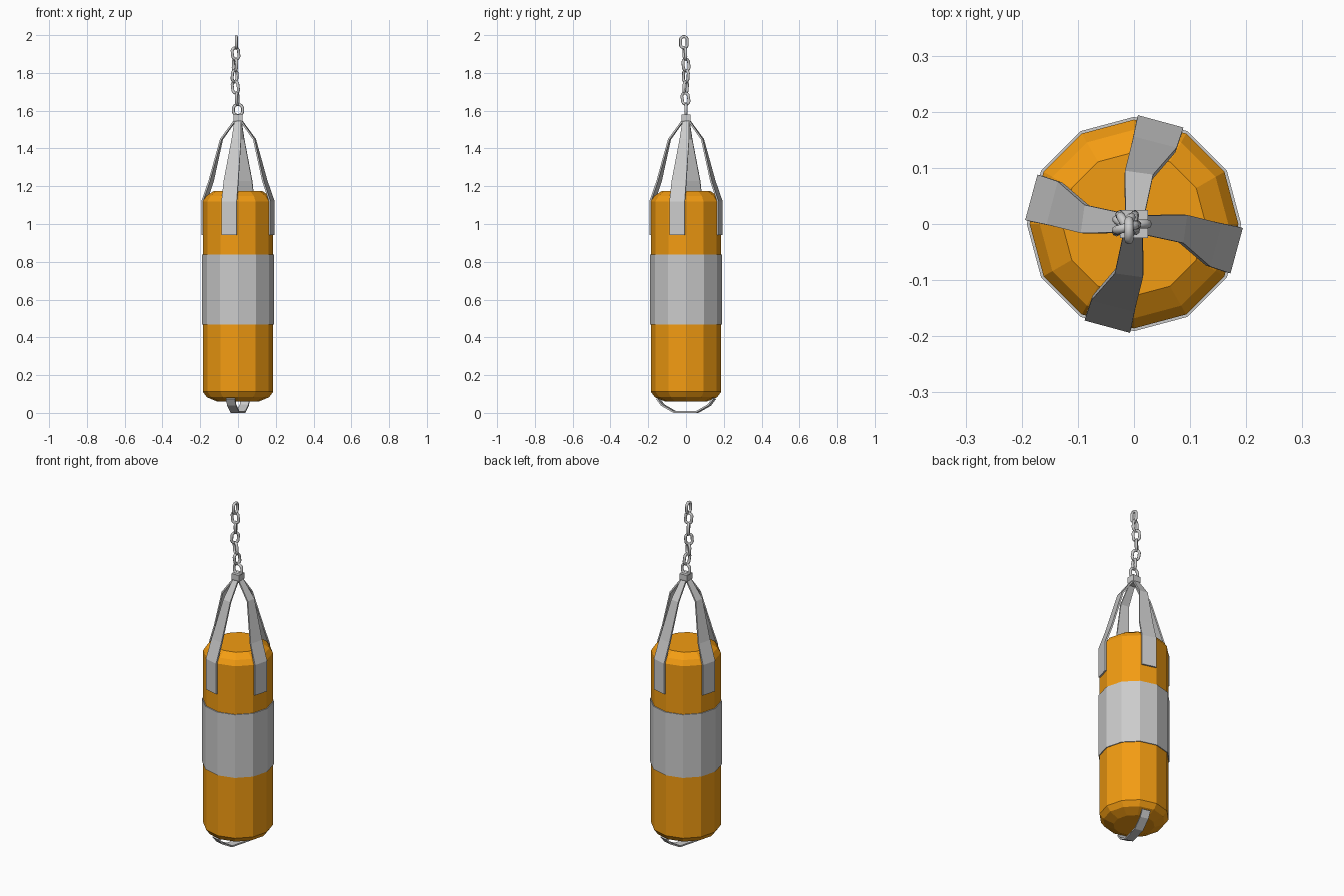
import bpy, bmesh
from math import sin, cos, pi, radians, copysign
from mathutils import Vector, Matrix

if "Cube" in bpy.data.objects:
    bpy.data.objects.remove(bpy.data.objects["Cube"])

orange = bpy.data.materials.new("orange_vinyl")
orange.diffuse_color = (0.896, 0.333, 0.006, 1)
orange.use_nodes = True
orange.node_tree.nodes["Principled BSDF"].inputs["Base Color"].default_value = orange.diffuse_color


def loft(name, rings, wrap=False, mat=None):
    """Skin a list of equal closed rings; cap the ends unless wrapped."""
    bm = bmesh.new()
    vs = [[bm.verts.new(p) for p in r] for r in rings]
    n = len(rings[0])
    for i in range(len(vs) if wrap else len(vs) - 1):
        a, b = vs[i], vs[(i + 1) % len(vs)]
        for j in range(n):
            k = (j + 1) % n
            bm.faces.new((a[j], a[k], b[k], b[j]))
    if not wrap:
        bm.faces.new(vs[0])
        bm.faces.new(vs[-1])
    bmesh.ops.recalc_face_normals(bm, faces=bm.faces)
    me = bpy.data.meshes.new(name)
    bm.to_mesh(me)
    bm.free()
    ob = bpy.data.objects.new(name, me)
    bpy.context.collection.objects.link(ob)
    if mat:
        me.materials.append(mat)
    return ob


def lathe(profile, sides=12, start=0.0):
    return [[(r * cos(start + 2 * pi * k / sides), r * sin(start + 2 * pi * k / sides), z)
             for k in range(sides)] for r, z in profile]


def ribbon(name, edges, thick, rot=0.0):
    """Flat strap from (left, right) edge pairs, thickened to its inner side."""
    m = Matrix.Rotation(rot, 3, 'Z')
    mids = [(Vector(a) + Vector(b)) / 2 for a, b in edges]
    rings = []
    for i, (a, b) in enumerate(edges):
        a, b = Vector(a), Vector(b)
        t = mids[min(i + 1, len(mids) - 1)] - mids[max(i - 1, 0)]
        off = t.cross(b - a).normalized() * thick
        rings.append([m @ p for p in (a, b, b + off, a + off)])
    return loft(name, rings)


# Bag body with chamfered ends
loft("bag_body", lathe([(0.11, 0.06), (0.165, 0.083), (0.186, 0.112), (0.186, 1.12),
                        (0.168, 1.148), (0.128, 1.175)]), mat=orange)

# Wide band around the middle
loft("middle_band", lathe([(0.18, 0.468), (0.191, 0.468), (0.191, 0.838), (0.18, 0.838)]), wrap=True)

# Four hanging straps, gathered at the top and stitched to the bag sides
strap = [((0.018, 0.015, 1.555), (0.014, -0.018, 1.555)),
         ((0.095, 0.016, 1.45), (0.088, -0.034, 1.45)),
         ((0.156, 0.001, 1.23), (0.136, -0.076, 1.23)),
         ((0.194, -0.007, 1.12), (0.172, -0.088, 1.12)),
         ((0.194, -0.007, 0.942), (0.172, -0.088, 0.942))]
for k in range(4):
    ribbon(f"hanging_strap_{k + 1}", strap, 0.009, k * pi / 2)

# Collar holding the straps together
loft("strap_collar", lathe([(0.03, 1.535), (0.035, 1.55), (0.035, 1.58)], 4, pi / 4))

# Carry handle under the bag
w = 0.024
handle = [((u, w, z), (u, -w, z)) for u, z in
          [(-0.15, 0.078), (-0.125, 0.045), (-0.06, 0.009), (0.06, 0.009), (0.125, 0.045), (0.15, 0.078)]]
ribbon("bottom_handle", handle, 0.009, radians(75))


# Chain of oval links, each turned against the one below
def link(name, centre, turn, tilt, half_w, half_h, tube=0.008):
    rx = half_w - tube
    shift = half_h - half_w
    m = Matrix.Translation(centre) @ Matrix.Rotation(turn, 4, 'Z') @ Matrix.Rotation(tilt, 4, 'Y')
    rings = []
    for i in range(12):
        a = (i + 0.5) * pi / 6
        s = copysign(shift, sin(a))
        rings.append([m @ Vector(((rx + tube * cos(b)) * cos(a), tube * sin(b),
                                  (rx + tube * cos(b)) * sin(a) + s))
                      for b in (2 * pi * j / 8 for j in range(8))])
    ob = loft(name, rings, wrap=True)
    for p in ob.data.polygons:
        p.use_smooth = True


drift = [(0.0, 0.0), (-0.004, -0.003), (-0.014, -0.002), (-0.018, -0.001),
         (-0.016, 0.0), (-0.013, -0.006), (-0.009, -0.011)]
for i, (x, y) in enumerate(drift):
    link(f"chain_link_{i + 1}", (x, y, 1.604 + i * 0.0597), radians(75 * i),
         radians((0, -10, 8, -5, 6, -6, 0)[i]), 0.033 if i == 0 else 0.026, 0.038)
